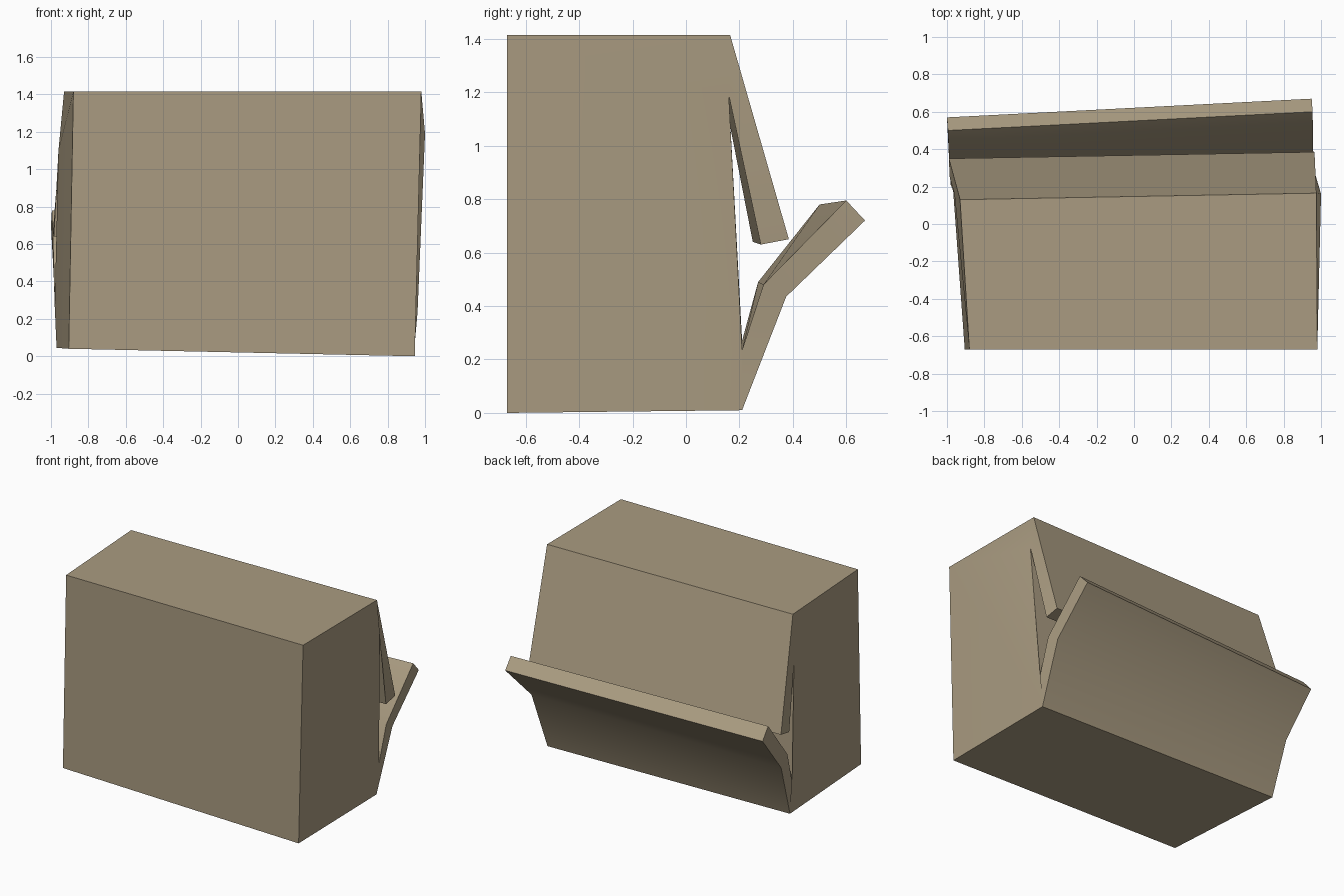
import bpy
import bmesh
import math

default = bpy.data.objects.get("Cube")
if default:
    bpy.data.objects.remove(default, do_unlink=True)

# Single tan colour
tan = bpy.data.materials.new("tan")
tan.use_nodes = True
colour = (0.40, 0.33, 0.22, 1)
tan.diffuse_color = colour
tan.node_tree.nodes["Principled BSDF"].inputs["Base Color"].default_value = colour

# Matching cross-sections at the two slightly skewed ends
left_end = {
    "front_bottom": (0.945, -0.67, 0.0),
    "front_top": (0.98, -0.67, 1.415),
    "back_top": (0.975, 0.165, 1.415),
    "flap_outer": (0.965, 0.385, 0.65),
    "flap_inner": (0.965, 0.28, 0.63),
    "slot_top": (1.0, 0.16, 1.19),
    "slot_bottom": (0.96, 0.21, 0.235),
    "fold_inner": (0.96, 0.29, 0.48),
    "lip_inner": (0.955, 0.60, 0.795),
    "lip_outer": (0.95, 0.67, 0.72),
    "fold_outer": (0.95, 0.375, 0.435),
    "back_bottom": (0.94, 0.21, 0.01),
}
right_end = {
    "front_bottom": (-0.905, -0.67, 0.04),
    "front_top": (-0.88, -0.67, 1.415),
    "back_top": (-0.93, 0.13, 1.415),
    "flap_outer": (-0.99, 0.35, 0.66),
    "flap_inner": (-0.985, 0.25, 0.64),
    "slot_top": (-0.96, 0.16, 1.10),
    "slot_bottom": (-0.98, 0.21, 0.27),
    "fold_inner": (-0.985, 0.27, 0.49),
    "lip_inner": (-0.995, 0.50, 0.78),
    "lip_outer": (-1.0, 0.57, 0.70),
    "fold_outer": (-0.985, 0.34, 0.42),
    "back_bottom": (-0.97, 0.22, 0.045),
}

# Each end is made of the body, the hanging flap and the two lip panels
end_panels = [
    ("front_bottom", "front_top", "back_top", "slot_top", "slot_bottom", "back_bottom"),
    ("back_top", "flap_outer", "flap_inner", "slot_top"),
    ("slot_bottom", "fold_inner", "fold_outer", "back_bottom"),
    ("fold_inner", "lip_inner", "lip_outer", "fold_outer"),
]

bm = bmesh.new()
rings = [{name: bm.verts.new(co) for name, co in end.items()}
         for end in (left_end, right_end)]

# Long walls joining the ends
names = list(left_end)
for a, b in zip(names, names[1:] + names[:1]):
    bm.faces.new((rings[0][a], rings[0][b], rings[1][b], rings[1][a]))

# End caps
for ring in rings:
    for panel in end_panels:
        bm.faces.new([ring[name] for name in panel])

bmesh.ops.recalc_face_normals(bm, faces=bm.faces)
mesh = bpy.data.meshes.new("box_with_flap_and_lip")
bm.to_mesh(mesh)
bm.free()
mesh.materials.append(tan)

box = bpy.data.objects.new("box_with_flap_and_lip", mesh)
bpy.context.collection.objects.link(box)

# Soft folds, crisp corners
bpy.ops.object.select_all(action="DESELECT")
box.select_set(True)
bpy.context.view_layer.objects.active = box
bpy.ops.object.shade_smooth_by_angle(angle=math.radians(30))
